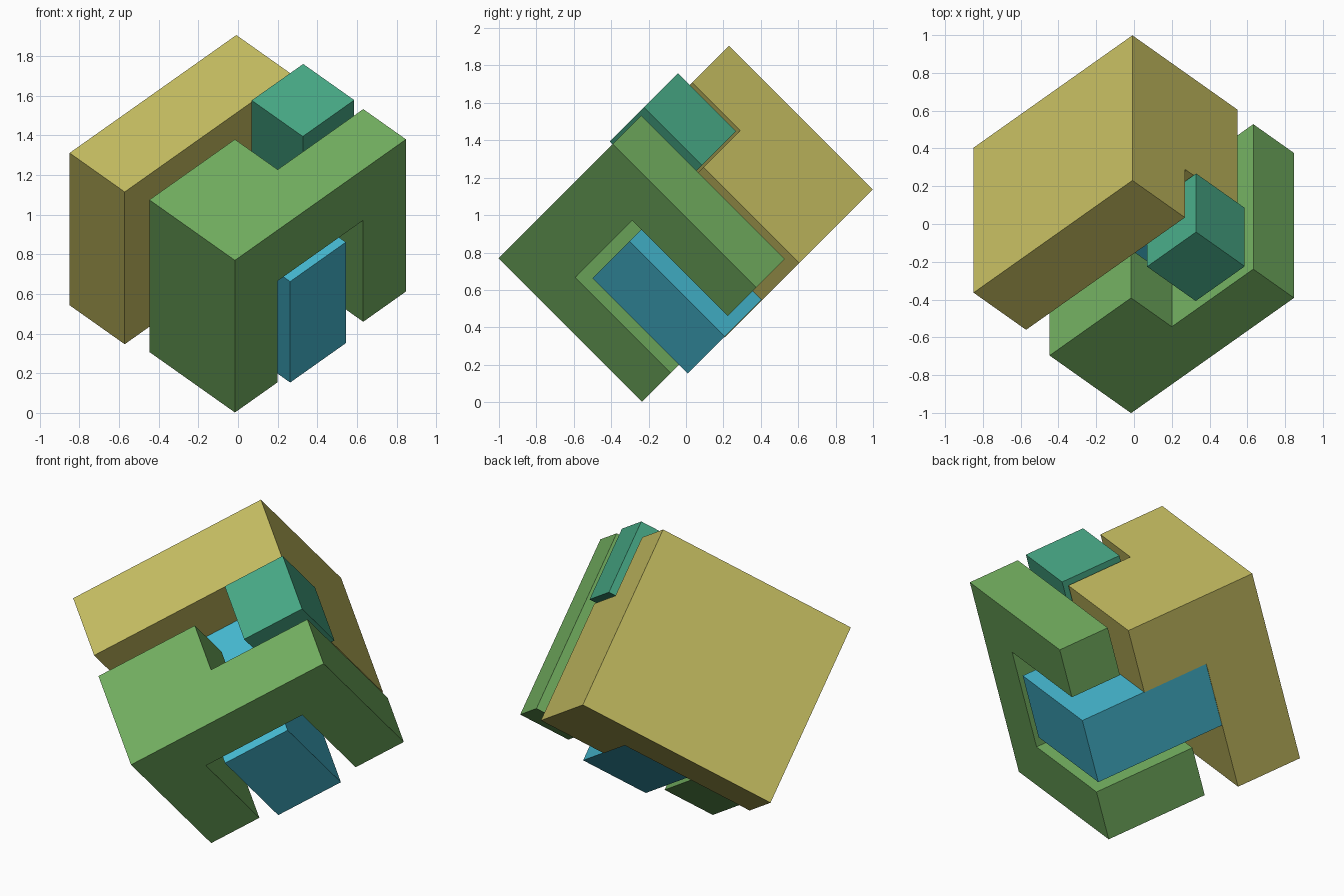
import bpy, bmesh
from mathutils import Matrix

if "Cube" in bpy.data.objects:
    bpy.data.objects.remove(bpy.data.objects["Cube"])

# The blocks share a tilted frame: u, v, w are its right-angled axes
H = 0.5 ** 0.5
FRAME = Matrix(((H, 0, -H), (0.5, -H, 0.5), (0.5, H, 0.5))).to_4x4()


def material(name, rgb):
    m = bpy.data.materials.new(name)
    m.diffuse_color = (*rgb, 1)
    m.use_nodes = True
    m.node_tree.nodes["Principled BSDF"].inputs["Base Color"].default_value = m.diffuse_color
    return m


def add_object(name, bm, mat):
    bmesh.ops.recalc_face_normals(bm, faces=bm.faces)
    mesh = bpy.data.meshes.new(name)
    bm.to_mesh(mesh)
    bm.free()
    mesh.materials.append(mat)
    ob = bpy.data.objects.new(name, mesh)
    ob.matrix_world = FRAME
    bpy.context.collection.objects.link(ob)
    return ob


def prism(name, outline, v0, v1, mat):
    """Extrude a (u, w) outline from v0 to v1."""
    bm = bmesh.new()
    face = bm.faces.new([bm.verts.new((u, v0, w)) for u, w in outline])
    out = bmesh.ops.extrude_face_region(bm, geom=[face])["geom"]
    bmesh.ops.translate(bm, vec=(0, v1 - v0, 0),
                        verts=[g for g in out if isinstance(g, bmesh.types.BMVert)])
    return add_object(name, bm, mat)


def box(name, u, v, w, mat):
    outline = [(u[0], w[0]), (u[1], w[0]), (u[1], w[1]), (u[0], w[1])]
    return prism(name, outline, v[0], v[1], mat)


def combine(ob, other, operation):
    """Apply a boolean and remove the helper."""
    mod = ob.modifiers.new("combine", "BOOLEAN")
    mod.operation, mod.solver, mod.object = operation, "EXACT", other
    bpy.context.view_layer.objects.active = ob
    bpy.ops.object.modifier_apply(modifier=mod.name)
    bpy.data.objects.remove(other)


yellow = material("mustard yellow", (0.56, 0.51, 0.12))
green = material("leaf green", (0.17, 0.43, 0.117))
teal = material("sea green", (0.064, 0.40, 0.24))
blue = material("sky blue", (0.06, 0.48, 0.63))

# Yellow plate with a block on one corner
U0, U1, U2, U3 = -0.127, 0.267, 0.664, 1.062
W0, W1, W2, W3 = -0.105, 0.287, 0.681, 1.074
V0, V2, V3 = 0.098, 0.822, 1.184
plate = box("yellow_plate", (U0, U3), (V0, V3), (W2, W3), yellow)
corner = box("corner_block", (U2, U3), (V0, V2), (W1, W2 + 0.1), yellow)
combine(plate, corner, "UNION")

# Blue bar standing out of the plate
box("blue_bar", (U1, U2), (V0 + 0.004, V2), (W0, W2), blue)

# Green bridge: stepped outline with a slot leaving two legs
G = 0.305
bridge = prism("green_bridge",
               [(U0, W0), (U0 + 4 * G, W0), (U0 + 4 * G, W0 + G),
                (U0 + 2 * G, W0 + G), (U0 + 2 * G, W0 + 2 * G), (U0, W0 + 2 * G)],
               0.167, 1.252, green)
slot = box("slot_cutter", (U0 + G, U0 + 3 * G), (0, 0.89), (-0.5, 0.9), green)
combine(bridge, slot, "DIFFERENCE")

# Teal block in the gap between plate and bridge
box("teal_block", (0.724, 1.091), (0.836, 1.274), (0.262, 0.626), teal)
